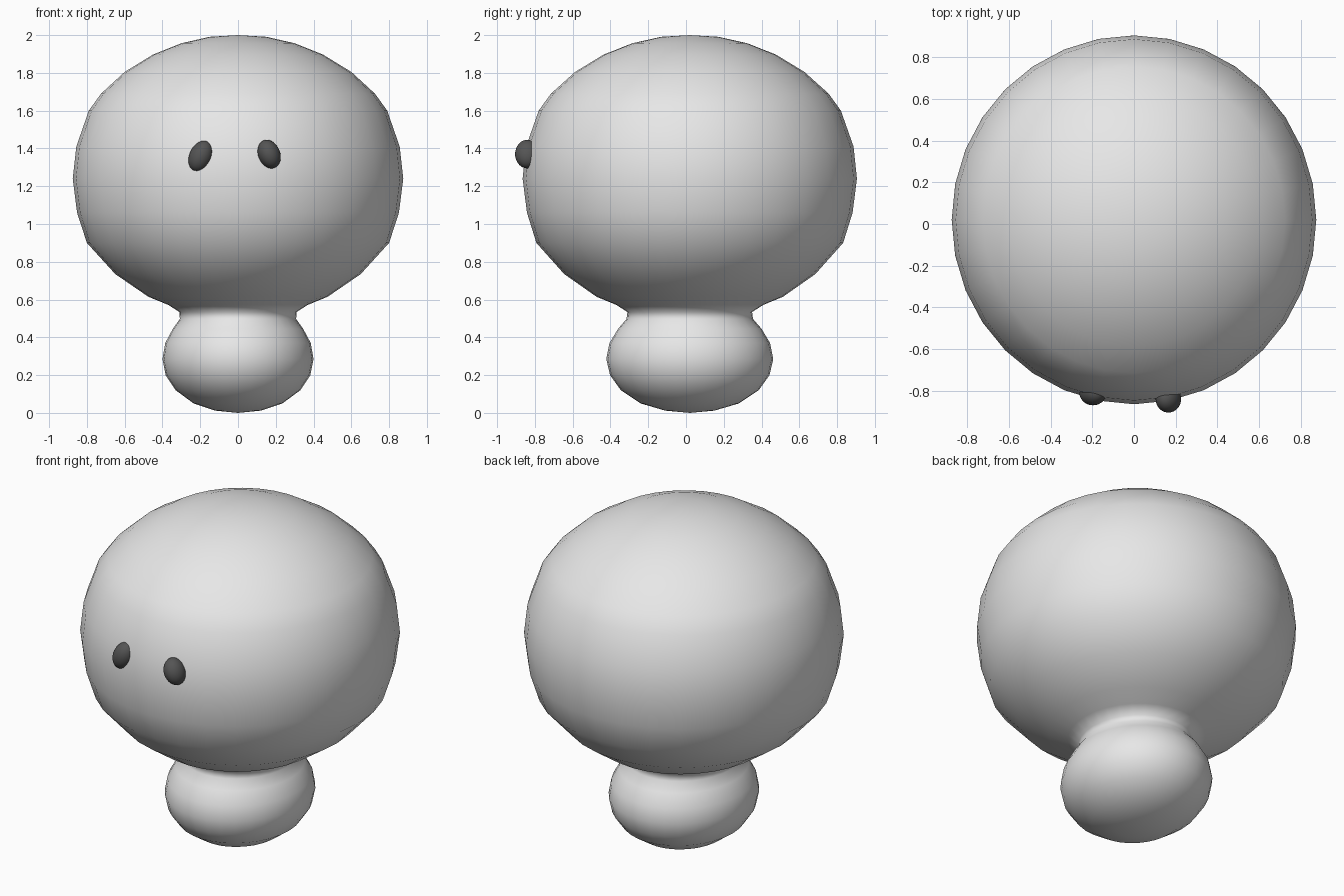
import bpy, bmesh, math
from mathutils import Matrix, Vector

if "Cube" in bpy.data.objects:
    bpy.data.objects.remove(bpy.data.objects["Cube"])

SEGMENTS = 32
CENTRE_Y = 0.02


def material(name, value):
    m = bpy.data.materials.new(name)
    m.diffuse_color = (value, value, value, 1)
    m.use_nodes = True
    m.node_tree.nodes["Principled BSDF"].inputs["Base Color"].default_value = m.diffuse_color
    return m


light_grey = material("light grey", 0.8)
charcoal = material("charcoal", 0.09)


def finish(bm, name, mat):
    bmesh.ops.recalc_face_normals(bm, faces=bm.faces)
    for f in bm.faces:
        f.smooth = True
    mesh = bpy.data.meshes.new(name)
    bm.to_mesh(mesh)
    bm.free()
    mesh.materials.append(mat)
    ob = bpy.data.objects.new(name, mesh)
    bpy.context.collection.objects.link(ob)
    return ob


# Head and small rounded torso: one smooth skin, (x radius, y radius, z) rings
rings = [
    (0.12, 0.13, 0.012), (0.235, 0.26, 0.05), (0.33, 0.365, 0.12),
    (0.383, 0.422, 0.20), (0.40, 0.442, 0.285), (0.385, 0.425, 0.37),
    (0.345, 0.38, 0.445), (0.308, 0.335, 0.497), (0.31, 0.33, 0.534),
    (0.37, 0.39, 0.572), (0.475, 0.494, 0.615), (0.65, 0.665, 0.735),
    (0.80, 0.812, 0.90), (0.852, 0.862, 1.06), (0.875, 0.885, 1.24),
    (0.856, 0.867, 1.41), (0.79, 0.80, 1.60), (0.725, 0.735, 1.69),
    (0.60, 0.607, 1.805), (0.45, 0.456, 1.897), (0.30, 0.304, 1.957),
    (0.15, 0.152, 1.991),
]
bm = bmesh.new()
loops = []
for rx, ry, z in rings:
    loops.append([bm.verts.new((rx * math.cos(a), CENTRE_Y + ry * math.sin(a), z))
                  for a in (2 * math.pi * i / SEGMENTS for i in range(SEGMENTS))])
for low, high in zip(loops, loops[1:]):
    for i in range(SEGMENTS):
        j = (i + 1) % SEGMENTS
        bm.faces.new((low[i], low[j], high[j], high[i]))
for loop, z in ((loops[0], 0.0), (loops[-1], 2.0)):
    tip = bm.verts.new((0, CENTRE_Y, z))
    for i in range(SEGMENTS):
        bm.faces.new((loop[i], loop[(i + 1) % SEGMENTS], tip))
finish(bm, "head_and_torso", light_grey)


# Eyes: tilted oval beads half sunk into the face
def eye(name, centre, radii, tilt):
    bm = bmesh.new()
    bmesh.ops.create_uvsphere(bm, u_segments=32, v_segments=16, radius=1)
    bm.transform(Matrix.Translation(Vector(centre))
                 @ Matrix.Rotation(math.radians(tilt), 4, 'Y')
                 @ Matrix.Diagonal((*radii, 1)))
    finish(bm, name, charcoal)


eye("left_eye", (-0.197, -0.81, 1.359), (0.06, 0.06, 0.086), 25)
eye("right_eye", (0.165, -0.84, 1.37), (0.058, 0.065, 0.078), -22)
